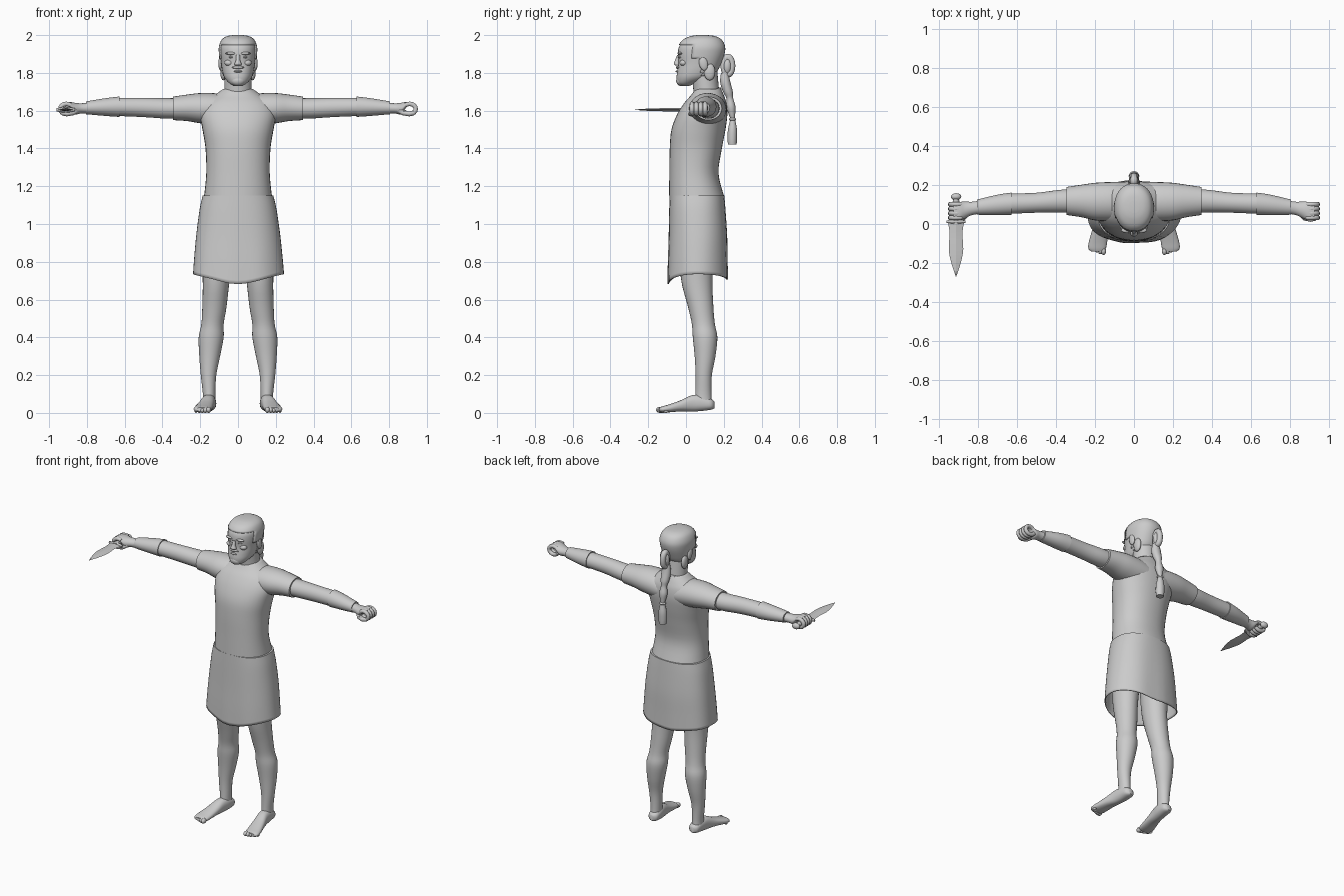
import bpy, bmesh, math
from mathutils import Matrix, Vector

GREY = bpy.data.materials.new("light_grey")
GREY.diffuse_color = (0.6, 0.6, 0.6, 1)


def finish(bm, name, angle=50):
    bmesh.ops.recalc_face_normals(bm, faces=bm.faces)
    me = bpy.data.meshes.new(name)
    bm.to_mesh(me)
    bm.free()
    ob = bpy.data.objects.new(name, me)
    bpy.context.collection.objects.link(ob)
    me.materials.append(GREY)
    bpy.ops.object.select_all(action='DESELECT')
    ob.select_set(True)
    bpy.context.view_layer.objects.active = ob
    bpy.ops.object.shade_smooth_by_angle(angle=math.radians(angle))
    return ob


def smooth(st, sub):
    """Catmull-Rom interpolation of station tuples."""
    out = []
    for i in range(len(st) - 1):
        a, b, c, d = st[max(i - 1, 0)], st[i], st[i + 1], st[min(i + 2, len(st) - 1)]
        for k in range(sub):
            t = k / sub
            out.append([0.5 * (2 * q + (r - p) * t + (2 * p - 5 * q + 4 * r - s) * t * t
                               + (3 * q - p - 3 * r + s) * t ** 3)
                        for p, q, r, s in zip(a, b, c, d)])
    return out + [list(st[-1])]


def loft(name, axis, st, n=28, sub=4, side=1, caps=(True, True), edit=None, power=1.0):
    """Elliptic sections (pos, centre a, centre b, radius a, radius b) along an axis."""
    bm = bmesh.new()
    rings = []
    for t, a, b, ra, rb in smooth(st, sub):
        ring = []
        for k in range(n):
            w = 2 * math.pi * k / n
            c, s = math.cos(w), math.sin(w)
            u = a + ra * math.copysign(abs(c) ** power, c)
            v = b + rb * math.copysign(abs(s) ** power, s)
            p = {'x': (t, u, v), 'y': (u, t, v), 'z': (u, v, t)}[axis]
            ring.append(bm.verts.new((p[0] * side, p[1], p[2])))
        rings.append(ring)
    for r, q in zip(rings, rings[1:]):
        for k in range(n):
            bm.faces.new((r[k], r[(k + 1) % n], q[(k + 1) % n], q[k]))
    for ring, cap in zip((rings[0], rings[-1]), caps):
        if cap:
            bm.faces.new(ring)
    if edit:
        edit(bm)
    return finish(bm, name)


def ball(name, loc, size, rot=0):
    bm = bmesh.new()
    m = Matrix.Translation(loc) @ Matrix.Rotation(rot, 4, 'X') @ Matrix.Diagonal((*size, 1))
    bmesh.ops.create_uvsphere(bm, u_segments=16, v_segments=10, radius=1, matrix=m)
    return finish(bm, name)


def tube(name, pts, radius, cyclic=False):
    cu = bpy.data.curves.new(name, 'CURVE')
    cu.dimensions = '3D'
    cu.bevel_depth, cu.bevel_resolution, cu.use_fill_caps = radius, 3, True
    sp = cu.splines.new('POLY')
    sp.points.add(len(pts) - 1)
    for p, co in zip(sp.points, pts):
        p.co = (*co, 1)
    sp.use_cyclic_u = cyclic
    sp.use_smooth = True
    cu.materials.append(GREY)
    ob = bpy.data.objects.new(name, cu)
    bpy.context.collection.objects.link(ob)


# Tunic body and neckline
loft("tunic_body", 'z', [
    (1.152, 0, .055, .179, .145), (1.27, 0, .042, .168, .130), (1.40, 0, .052, .172, .138),
    (1.50, 0, .066, .188, .143), (1.58, 0, .086, .200, .133), (1.64, 0, .102, .180, .112),
    (1.68, 0, .113, .128, .088), (1.715, 0, .118, .078, .068)], n=36, power=.9)
tube("neckline", [(.084 * math.cos(w), .103 + .078 * math.sin(w), 1.69 + .027 * math.sin(w))
                  for w in [i * math.pi / 16 for i in range(32)]], .006, True)


# Skirt with curved hem, hollow below
def hem(bm):
    for v in bm.verts:
        w = math.atan2(v.co.y - .06, v.co.x)
        s = math.sin(w)
        low = .735 - (.053 if s < 0 else .03) * s * s
        f = (1.15 - v.co.z) / .42
        v.co.z = 1.15 - f * (1.15 - low)
        fold = 1 + .012 * f * math.cos(7 * w)
        v.co.x *= fold
        v.co.y = .06 + (v.co.y - .06) * fold


skirt = loft("skirt", 'z', [
    (1.15, 0, .058, .187, .145), (1.08, 0, .06, .203, .149), (.95, 0, .063, .221, .155),
    (.83, 0, .062, .233, .158), (.73, 0, .062, .241, .160)],
    n=48, caps=(True, False), edit=hem, power=.85)
mod = skirt.modifiers.new("thickness", 'SOLIDIFY')
mod.thickness = .006

for side, tag in ((1, "left"), (-1, "right")):
    # Sleeve, upper arm, bracer
    loft(tag + "_sleeve", 'x', [
        (.06, .115, 1.60, .100, .080), (.12, .115, 1.607, .100, .085), (.20, .115, 1.613, .096, .080),
        (.27, .118, 1.615, .083, .070), (.345, .118, 1.612, .072, .062)], side=side)
    loft(tag + "_upper_arm", 'x', [
        (.30, .118, 1.612, .060, .054), (.38, .117, 1.612, .058, .054), (.50, .109, 1.617, .051, .051),
        (.64, .104, 1.620, .052, .048)], side=side)
    loft(tag + "_bracer", 'x', [
        (.628, .104, 1.621, .057, .054), (.70, .098, 1.619, .052, .047),
        (.78, .089, 1.616, .042, .037), (.805, .087, 1.615, .039, .034)], side=side)
    # Fist: palm, four curled fingers, thumb
    loft(tag + "_palm", 'x', [
        (.78, .087, 1.614, .034, .030), (.83, .080, 1.612, .034, .027), (.865, .072, 1.612, .043, .030),
        (.895, .067, 1.634, .046, .013), (.925, .066, 1.635, .044, .010)], side=side)
    for i in range(4):
        y = .032 + i * .023
        tube(f"{tag}_finger_{i + 1}", [
            (side * (.908 + .033 * math.cos(w)), y, 1.609 + .027 * math.sin(w))
            for w in [math.radians(130 - 22 * k) for k in range(14)]], .0125)
    tube(tag + "_thumb", [(side * x, y, z) for x, y, z in (
        (.85, .055, 1.602), (.875, .03, 1.588), (.905, .024, 1.583), (.93, .03, 1.588))], .013)
    # Leg and foot
    loft(tag + "_leg", 'z', [
        (.95, .110, .06, .090, .095), (.72, .115, .056, .072, .084), (.56, .125, .078, .064, .067),
        (.47, .135, .092, .059, .061), (.40, .142, .101, .066, .065), (.30, .150, .101, .055, .055),
        (.20, .156, .094, .041, .043), (.10, .153, .092, .033, .042), (.04, .153, .092, .033, .046)],
        side=side)
    loft(tag + "_foot", 'y', [
        (.150, .150, .042, .014, .018), (.132, .150, .046, .033, .029), (.080, .153, .052, .037, .042),
        (.030, .160, .050, .037, .043), (-.030, .172, .037, .042, .029), (-.090, .184, .024, .047, .021),
        (-.125, .189, .019, .045, .016), (-.14, .188, .018, .032, .011)], side=side, power=.85)
    for i in range(5):
        r = .016 - .0015 * i
        ball(f"{tag}_toe_{i + 1}", (side * (.156 + .0165 * i), -.138 + .002 * i * i, r),
             (r * .85, r * 1.3, r))

# Neck and head
loft("neck", 'z', [(1.62, 0, .115, .080, .072), (1.70, 0, .108, .073, .068), (1.82, 0, .095, .072, .07)])
SKULL = [(1.730, -.022, .015, .022), (1.745, -.044, .050, .046), (1.775, -.050, .125, .072),
         (1.810, -.046, .160, .083), (1.850, -.040, .180, .089), (1.900, -.043, .198, .095),
         (1.940, -.036, .201, .095), (1.970, -.010, .183, .080), (1.988, .030, .150, .053),
         (1.994, .065, .110, .020)]


def skull(name, grow, edit=None):
    return loft(name, 'z', [(z + grow * (z > 1.96), 0, (f + b) / 2, r + grow, (b - f) / 2 + grow)
                            for z, f, b, r in SKULL], n=36, edit=edit, power=.92)


def hairline(bm):
    gone = []
    for f in bm.faces:
        c = f.calc_center_median()
        if not (c.z > 1.95 or (c.y > .085 and c.z > 1.785) or (c.y > .035 and c.z > 1.87)):
            gone.append(f)
    bmesh.ops.delete(bm, geom=gone, context='FACES')


skull("head", 0)
hair = skull("hair", .006, hairline)
hair.modifiers.new("thickness", 'SOLIDIFY').thickness = .008

# Face details
loft("nose", 'z', [(1.838, 0, -.044, .014, .010), (1.847, 0, -.048, .019, .017),
                   (1.865, 0, -.046, .012, .013), (1.895, 0, -.039, .010, .008)], n=14)
ball("beard", (0, -.026, 1.758), (.038, .026, .028), .3)
ball("moustache", (0, -.042, 1.829), (.032, .012, .008))
ball("lower_lip", (0, -.045, 1.808), (.022, .010, .006))
for side, tag in ((1, "left"), (-1, "right")):
    ball(tag + "_brow", (side * .036, -.032, 1.903), (.030, .014, .008))
    ball(tag + "_eye", (side * .036, -.030, 1.883), (.014, .010, .006))
    ball(tag + "_cheek", (side * .045, -.012, 1.853), (.027, .022, .018))
    ball(tag + "_ear", (side * .093, .092, 1.850), (.011, .023, .038), .2)
    ball(tag + "_side_hair", (side * .078, .125, 1.805), (.016, .030, .045))

# Looped hair knot and braided tail
tube("hair_knot", [(0, .222 + .022 * math.cos(w), 1.838 + .046 * math.sin(w))
                   for w in [i * math.pi / 12 for i in range(24)]], .018, True)
ball("hair_knot_core", (0, .218, 1.835), (.026, .024, .045))
loft("hair_tail", 'z', [
    (1.80, 0, .205, .022, .020), (1.75, 0, .208, .030, .027), (1.70, 0, .222, .027, .026),
    (1.665, 0, .232, .019, .018), (1.62, 0, .238, .026, .024), (1.575, 0, .244, .018, .016),
    (1.555, 0, .247, .015, .013), (1.50, 0, .246, .026, .024), (1.45, 0, .245, .027, .025),
    (1.42, 0, .245, .024, .023)], n=16)
ball("hair_tie", (0, .247, 1.555), (.021, .019, .010))

# Dagger: grip, pommel, guard, leaf blade
loft("dagger_grip", 'y', [(0, -.912, 1.605, .016, .014), (.07, -.912, 1.605, .019, .016),
                          (.14, -.912, 1.605, .015, .014)], n=14)
ball("dagger_pommel", (-.912, .140, 1.605), (.027, .018, .020))
loft("dagger_guard", 'x', [(-.960, .012, 1.605, .006, .008), (-.912, .012, 1.605, .011, .016),
                           (-.864, .012, 1.605, .006, .008)], n=12)
bm = bmesh.new()
rows = []
for y, w, t in smooth([(.01, .041, .010), (-.05, .033, .009), (-.13, .037, .008),
                       (-.20, .024, .006), (-.27, .001, .001)], 4):
    rows.append([bm.verts.new((-.912 + a * w, y, 1.605 + b * t))
                 for a, b in ((1, 0), (0, 1), (-1, 0), (0, -1))])
for r, q in zip(rows, rows[1:]):
    for k in range(4):
        bm.faces.new((r[k], r[(k + 1) % 4], q[(k + 1) % 4], q[k]))
bm.faces.new(rows[0])
bm.faces.new(rows[-1])
finish(bm, "dagger_blade", 15)
